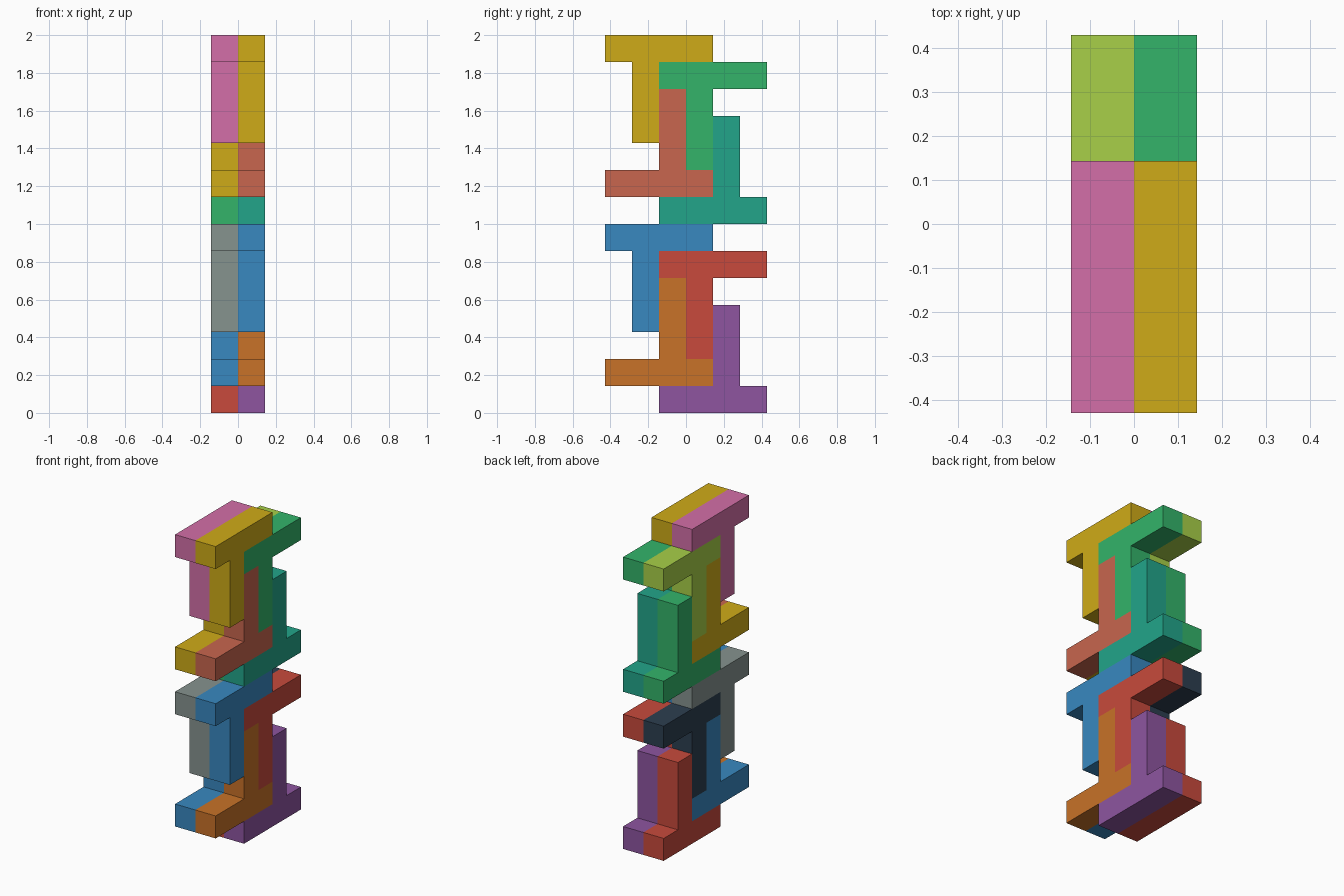
import bpy, bmesh

if "Cube" in bpy.data.objects:
    bpy.data.objects.remove(bpy.data.objects["Cube"])

U = 2 / 14  # one cell of the puzzle grid

COLOURS = {
    "purple": "8E55A0", "orange": "C87228", "red": "C84A3C", "blue": "3888C0",
    "teal": "22A58A", "salmon": "C8664E", "green": "33B46A", "gold": "CFAB18",
    "navy": "2C3E50", "grey": "86938F", "lime": "A8D048", "pink": "D46FA8",
}


def material(name):
    mat = bpy.data.materials.get(name)
    if mat is None:
        mat = bpy.data.materials.new(name)
        rgb = [int(COLOURS[name][i:i + 2], 16) / 255 for i in (0, 2, 4)]
        mat.diffuse_color = [((c + 0.055) / 1.055) ** 2.4 for c in rgb] + [1]
        mat.use_nodes = True
        mat.node_tree.nodes["Principled BSDF"].inputs["Base Color"].default_value = mat.diffuse_color
    return mat


def piece(name, x0, z0, profile, colour):
    """Extrude a (y, z) outline one cell along x."""
    bm = bmesh.new()
    face = bm.faces.new([bm.verts.new((x0 * U, y * U, (z + z0) * U)) for y, z in profile])
    ext = bmesh.ops.extrude_face_region(bm, geom=[face])
    verts = [g for g in ext["geom"] if isinstance(g, bmesh.types.BMVert)]
    bmesh.ops.translate(bm, verts=verts, vec=(U, 0, 0))
    bmesh.ops.recalc_face_normals(bm, faces=bm.faces)
    mesh = bpy.data.meshes.new(name)
    bm.to_mesh(mesh)
    bm.free()
    mesh.materials.append(material(colour))
    bpy.context.collection.objects.link(bpy.data.objects.new(name, mesh))


def tee(bar_y, bar_z, stem_y, up):
    """Bar four cells long with a three-cell stem rising or hanging from it."""
    a, b, s, t = bar_y, bar_y + 4, stem_y, stem_y + 1
    base, inner, tip = (bar_z, bar_z + 1, bar_z + 4) if up else (bar_z + 1, bar_z, bar_z - 3)
    pts = [(a, base), (b, base), (b, inner), (t, inner),
           (t, tip), (s, tip), (s, inner), (a, inner)]
    return pts


# Four interlocking pieces make one layer
SHAPES = {
    "back_foot": tee(-1, 0, 1, True),
    "front_foot": tee(-3, 1, -1, True),
    "back_arm": tee(-1, 5, 0, False),
    "front_arm": tee(-3, 6, -2, False),
}

# Two layers, each with a left and a right set of pieces
SETS = [
    ("lower_right", 0, 0, ("purple", "orange", "red", "blue")),
    ("lower_left", -1, 0, ("red", "blue", "navy", "grey")),
    ("upper_right", 0, 7, ("teal", "salmon", "green", "gold")),
    ("upper_left", -1, 7, ("green", "gold", "lime", "pink")),
]
for prefix, x0, z0, colours in SETS:
    for (part, profile), colour in zip(SHAPES.items(), colours):
        piece(f"{prefix}_{part}", x0, z0, profile, colour)
